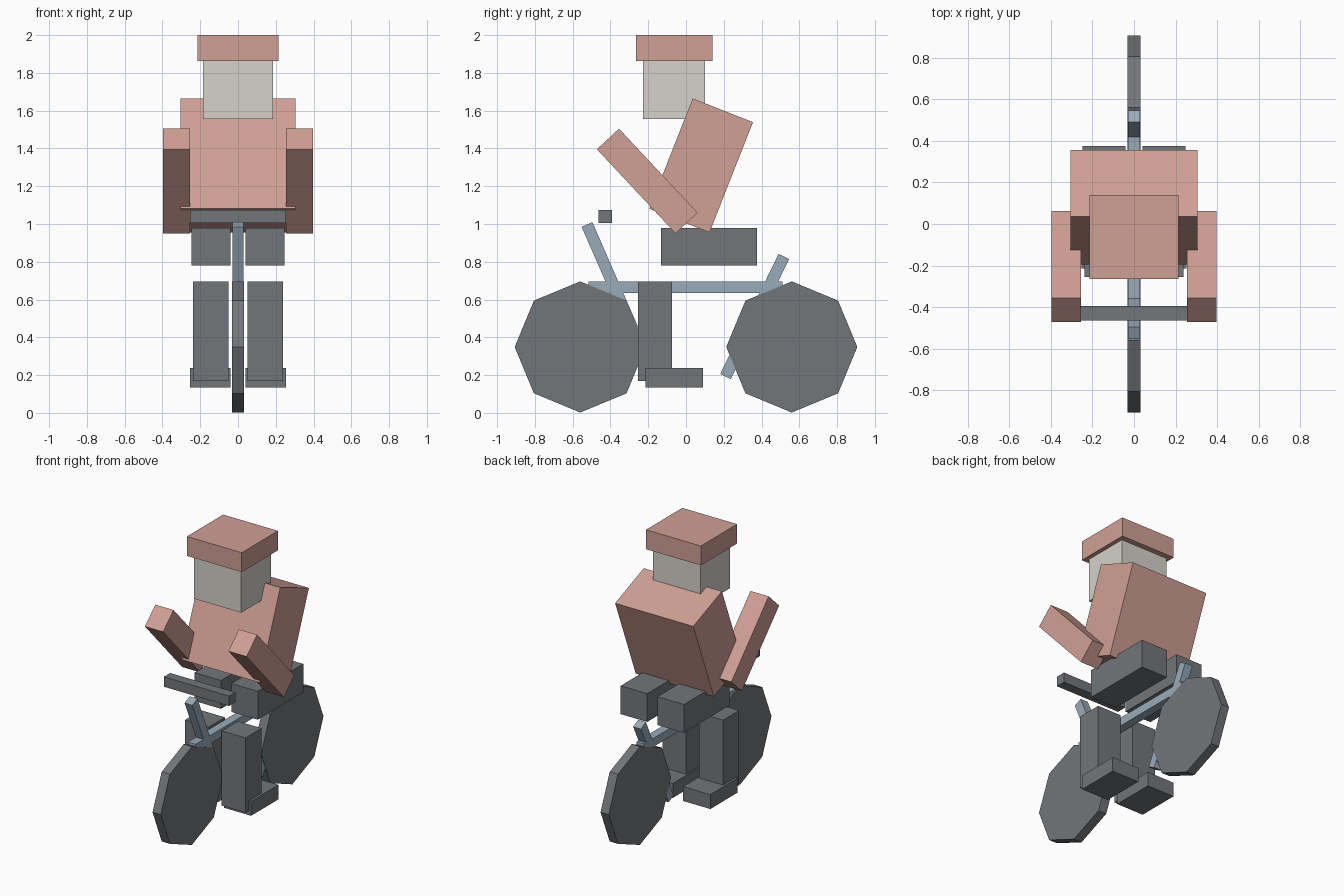
import bpy
from math import atan2, pi
from mathutils import Vector

default = bpy.data.objects.get("Cube")
if default:
    bpy.data.objects.remove(default, do_unlink=True)


def make_material(name, rgb):
    mat = bpy.data.materials.new(name)
    mat.use_nodes = True
    colour = (*rgb, 1)
    mat.diffuse_color = colour
    mat.node_tree.nodes["Principled BSDF"].inputs["Base Color"].default_value = colour
    return mat


PINK = make_material("dusty pink", (0.63, 0.35, 0.30))
CREAM = make_material("pale stone", (0.665, 0.645, 0.59))
GREY = make_material("dark grey", (0.17, 0.18, 0.195))
BLUE = make_material("steel blue", (0.32, 0.41, 0.49))


def finish(name, mat):
    obj = bpy.context.object
    obj.name = name
    obj.data.materials.append(mat)
    return obj


def box(name, mat, x, y, z):
    """Upright box from (low, high) ranges."""
    lows, highs = Vector((x[0], y[0], z[0])), Vector((x[1], y[1], z[1]))
    bpy.ops.mesh.primitive_cube_add(size=1, location=(lows + highs) / 2)
    bpy.context.object.scale = highs - lows
    return finish(name, mat)


def beam(name, mat, x, start, end, thick):
    """Box running between two (y, z) points in the side plane."""
    a, b = Vector(start), Vector(end)
    mid, run = (a + b) / 2, b - a
    bpy.ops.mesh.primitive_cube_add(size=1, location=((x[0] + x[1]) / 2, mid.x, mid.y),
                                    rotation=(atan2(run.y, run.x) - pi / 2, 0, 0))
    bpy.context.object.scale = (x[1] - x[0], thick, run.length)
    return finish(name, mat)


# Octagonal wheels
for name, y in (("front_wheel", -0.56), ("rear_wheel", 0.56)):
    bpy.ops.mesh.primitive_cylinder_add(vertices=8, radius=0.347, depth=0.064,
                                        location=(0, y, 0.349), rotation=(0, pi / 2, 0))
    finish(name, GREY)

# Bicycle frame
TUBE = (-0.03, 0.03)
box("top_tube", BLUE, TUBE, (-0.515, 0.51), (0.635, 0.695))
beam("front_fork", BLUE, TUBE, (-0.284, 0.447), (-0.524, 0.997), 0.062)
beam("seat_post", BLUE, TUBE, (0.209, 0.193), (0.518, 0.828), 0.062)
box("handlebar", GREY, (-0.255, 0.255), (-0.463, -0.393), (1.005, 1.075))

# Rider body
beam("torso", PINK, (-0.305, 0.305), (-0.035, 1.018), (0.195, 1.602), 0.343)
box("head", CREAM, (-0.185, 0.185), (-0.228, 0.101), (1.555, 1.865))
box("hat", PINK, (-0.214, 0.214), (-0.264, 0.14), (1.863, 2.0))

# Paired limbs
for side, s in (("left", 1), ("right", -1)):
    def span(inner, outer):
        return sorted((s * inner, s * outer))

    beam(side + "_arm", PINK, span(0.255, 0.397), (0.003, 1.005), (-0.413, 1.45), 0.16)
    box(side + "_thigh", GREY, span(0.04, 0.247), (-0.132, 0.375), (0.78, 0.98))
    box(side + "_shin", GREY, span(0.05, 0.237), (-0.254, -0.074), (0.168, 0.695))
    box(side + "_foot", GREY, span(0.04, 0.253), (-0.215, 0.09), (0.135, 0.237))
